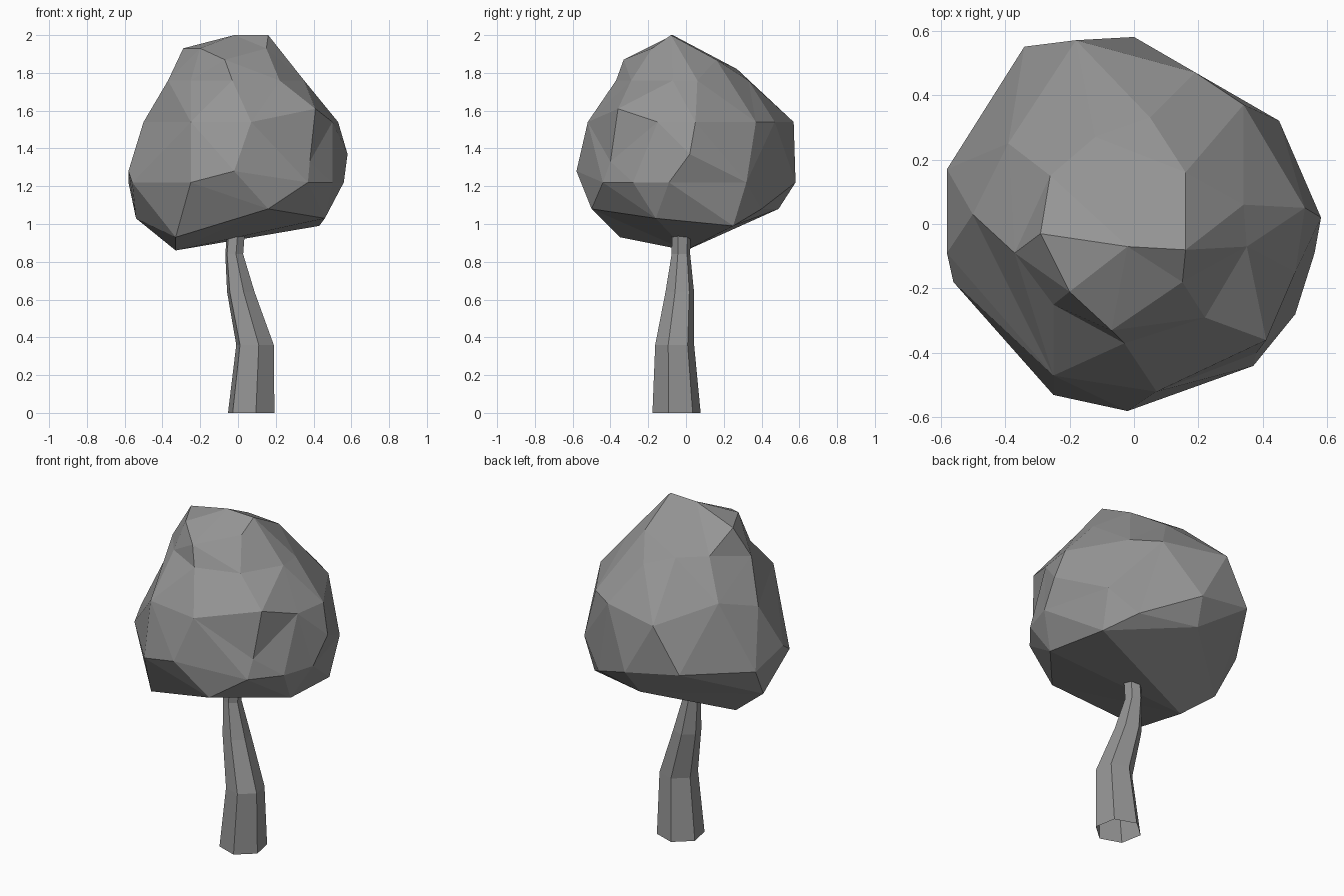
import bpy
import bmesh
import math
from mathutils import Vector

default_cube = bpy.data.objects.get("Cube")
if default_cube:
    bpy.data.objects.remove(default_cube, do_unlink=True)


def make_material(name, colour):
    material = bpy.data.materials.new(name)
    material.use_nodes = True
    material.diffuse_color = colour
    shader = next(n for n in material.node_tree.nodes if n.type == "BSDF_PRINCIPLED")
    shader.inputs["Base Color"].default_value = colour
    return material


def finish_object(name, bm, material):
    """Turn a bmesh into a flat-shaded object with a single material."""
    mesh = bpy.data.meshes.new(name)
    bm.to_mesh(mesh)
    bm.free()
    mesh.materials.append(material)
    created = bpy.data.objects.new(name, mesh)
    bpy.context.collection.objects.link(created)
    return created


def faceted_mass(bands, centre):
    """Wrap a sphere in triangles, then pull each corner out to its own place.

    The corners are grouped by height and given in centimetres. Going through
    a sphere keeps the hollows that a plain convex wrap would fill in.
    """
    bm = bmesh.new()
    places = {}
    for height, corners in bands.items():
        for x, y in corners:
            place = Vector((x, y, height)) / 100
            places[bm.verts.new((place - centre).normalized())] = place
    bmesh.ops.convex_hull(bm, input=bm.verts[:])
    bmesh.ops.recalc_face_normals(bm, faces=bm.faces)
    for vert, place in places.items():
        vert.co = place
    return bm


def bent_tube(stations, sides, phase):
    """Loft an open polygonal tube through stations of (x, y, z, radius)."""
    bm = bmesh.new()
    rings = []
    for x, y, z, radius in stations:
        ring = []
        for side in range(sides):
            angle = phase + math.tau * side / sides
            offset = Vector((math.cos(angle), math.sin(angle), 0)) * radius
            ring.append(bm.verts.new(Vector((x, y, z)) + offset))
        rings.append(ring)
    for lower, upper in zip(rings, rings[1:]):
        for side in range(sides):
            following = (side + 1) % sides
            bm.faces.new((lower[side], lower[following], upper[following], upper[side]))
    return bm


stone_grey = make_material("stone_grey", (0.3, 0.3, 0.3, 1))

# Foliage: one irregular faceted mass, listed from the underside to the crown
foliage_bands = {
    86: [(-33, 0)],
    93: [(-33, -35)],
    99: [(43, 25)],
    103: [(46, -16), (-54, 4)],
    108: [(-4, 49), (30, 40), (16, -50)],
    122: [(-25, -53), (-56, -18), (-58, 17), (0, 58), (45, 32), (56, -9), (50, -28), (37, -44)],
    128: [(-2, -58), (-58, -9), (-34, 55)],
    133: [(38, -40)],
    137: [(58, 2)],
    154: [(7, -52), (-25, -47), (-50, 3), (-18, 57), (19, 47), (34, 37), (53, 5), (50, -15)],
    161: [(41, -36), (-39, 25)],
    176: [(5, 33), (-37, -9), (-25, -25), (-3, -37), (22, -29), (35, -7), (34, 6)],
    182: [(-12, 27), (-26, 15)],
    187: [(-7, -33), (16, 16)],
    193: [(-29, -3), (-20, -21), (15, -18)],
    200: [(-2, -7), (16, -8)],
}
foliage_centre = Vector((0, 0, 1.4))
finish_object("foliage", faceted_mass(foliage_bands, foliage_centre), stone_grey)

# Trunk: a six-sided tapering stem with a bend, ending inside the foliage
trunk_stations = [
    (0.07, -0.05, 0.0, 0.13),
    (0.09, -0.06, 0.36, 0.105),
    (0.015, -0.033, 0.64, 0.077),
    (-0.02, -0.027, 0.84, 0.05),
    (-0.01, -0.025, 0.97, 0.05),
]
finish_object("trunk", bent_tube(trunk_stations, 6, math.radians(41)), stone_grey)
